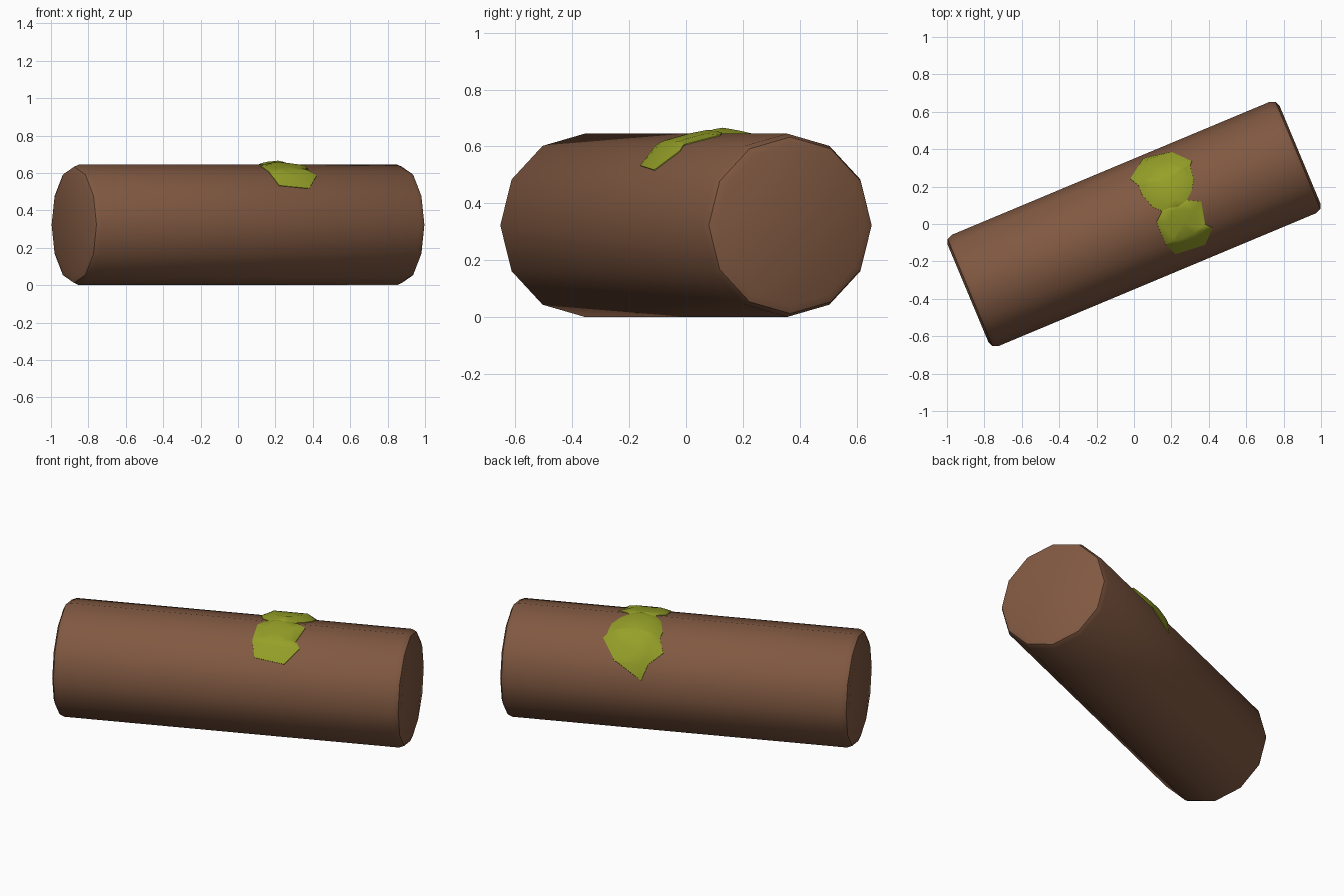
import bpy, bmesh, math
from mathutils import Vector, Matrix

if "Cube" in bpy.data.objects:
    bpy.data.objects.remove(bpy.data.objects["Cube"])

R, HALF, ANG = 0.3225, 0.962, math.radians(22.7)
STEP = math.radians(30)
AXIS = Vector((math.cos(ANG), math.sin(ANG), 0))
SIDE = Vector((-math.sin(ANG), math.cos(ANG), 0))


def finish(bm, name, color, angle):
    bmesh.ops.recalc_face_normals(bm, faces=bm.faces)
    me = bpy.data.meshes.new(name)
    bm.to_mesh(me)
    bm.free()
    ob = bpy.data.objects.new(name, me)
    bpy.context.collection.objects.link(ob)
    mat = bpy.data.materials.new(name + "_colour")
    mat.diffuse_color = (*color, 1)
    mat.use_nodes = True
    mat.node_tree.nodes["Principled BSDF"].inputs["Base Color"].default_value = mat.diffuse_color
    me.materials.append(mat)
    bpy.ops.object.select_all(action='DESELECT')
    ob.select_set(True)
    bpy.context.view_layer.objects.active = ob
    bpy.ops.object.shade_smooth_by_angle(angle=math.radians(angle))
    return ob


# Log: 12-sided cylinder lying down, rounded end rims
bm = bmesh.new()
rings = []
for a, r in ((-HALF, R - .04), (-HALF + .012, R - .012), (-HALF + .04, R),
             (HALF - .04, R), (HALF - .012, R - .012), (HALF, R - .04)):
    rings.append([bm.verts.new(AXIS * a + SIDE * (r * math.sin(k * STEP))
                  + Vector((0, 0, R + r * math.cos(k * STEP)))) for k in range(12)])
for p, q in zip(rings, rings[1:]):
    for k in range(12):
        j = (k + 1) % 12
        bm.faces.new((p[k], p[j], q[j], q[k]))
bm.faces.new(rings[0])
bm.faces.new(rings[-1])
finish(bm, "log", (.22, .10, .054), 40)


def facet_height(v):
    # Height of the log's faceted upper surface at sideways distance v
    for k in range(-3, 3):
        a, b = k * STEP, (k + 1) * STEP
        if v <= R * math.sin(b) + 1e-6 or k == 2:
            t = (v - R * math.sin(a)) / (R * math.sin(b) - R * math.sin(a))
            return R + R * (math.cos(a) * (1 - t) + math.cos(b) * t)


def moss(name, outline, height):
    # Low dome over a plan outline, creased along the log's facets and draped on it
    bm = bmesh.new()
    n = len(outline)
    c = Vector((sum(p[0] for p in outline) / n, sum(p[1] for p in outline) / n, 0))
    loops = []
    for s, h in ((1, -.004), (.995, .003), (.6, height)):
        loops.append([bm.verts.new(c.lerp(Vector((*p, 0)), s) + Vector((0, 0, h)))
                      for p in outline])
    for p, q in zip(loops, loops[1:]):
        for k in range(n):
            j = (k + 1) % n
            bm.faces.new((p[k], p[j], q[j], q[k]))
    top = bm.verts.new(c + Vector((0, 0, height)))
    for k in range(n):
        bm.faces.new((loops[-1][k], loops[-1][(k + 1) % n], top))
    bmesh.ops.triangulate(bm, faces=bm.faces)
    for k in range(-2, 3):
        bmesh.ops.bisect_plane(bm, geom=bm.verts[:] + bm.edges[:] + bm.faces[:],
                               plane_co=SIDE * (R * math.sin(k * STEP)), plane_no=SIDE)
    for vert in bm.verts:
        off = vert.co.z
        v = vert.co.dot(SIDE)
        z = facet_height(v)
        radial = (SIDE * v + Vector((0, 0, z - R))).normalized()
        vert.co = Vector((vert.co.x, vert.co.y, z)) + radial * off
    finish(bm, name, (.30, .35, .021), 40)


# Moss patches either side of the ridge
moss("moss_back", [(-.02, .24), (.05, .35), (.2, .385), (.31, .335), (.3, .31), (.32, .24),
                   (.31, .18), (.28, .12), (.24, .07), (.15, .07), (.10, .09),
                   (.04, .16), (.03, .2)], .030)
moss("moss_front", [(.27, .13), (.36, .12), (.38, .0), (.42, -.02), (.38, -.11),
                    (.22, -.16), (.17, -.11), (.12, .01), (.15, .07), (.17, .12)], .016)
